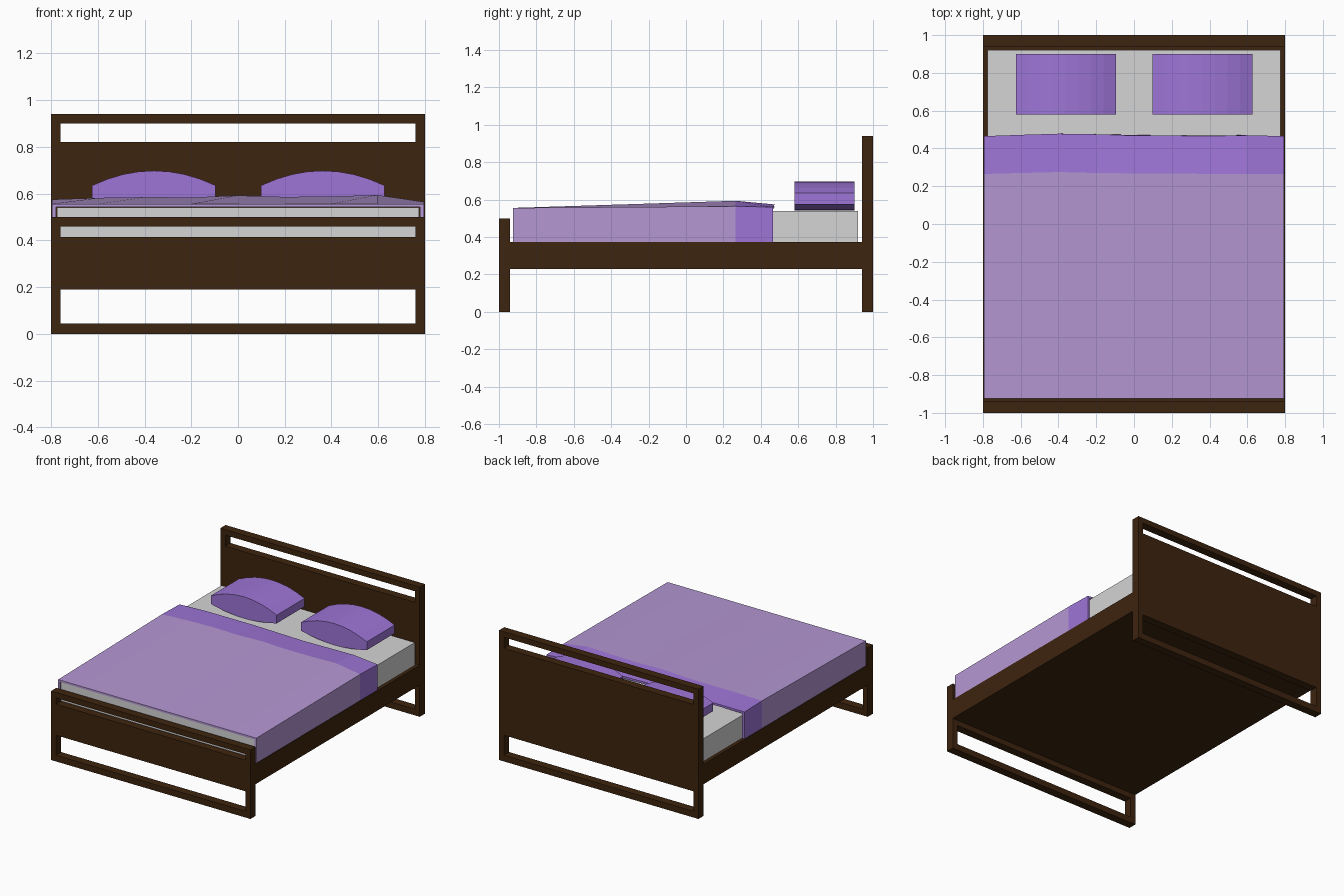
import bpy, bmesh

if "Cube" in bpy.data.objects:
    bpy.data.objects.remove(bpy.data.objects["Cube"])


def material(name, rgb):
    m = bpy.data.materials.new(name)
    m.diffuse_color = (*rgb, 1)
    m.use_nodes = True
    m.node_tree.nodes["Principled BSDF"].inputs["Base Color"].default_value = m.diffuse_color
    return m


WOOD = material("dark wood", (0.048, 0.018, 0.0045))
SHEET = material("mattress grey", (0.66, 0.66, 0.66))
LILAC = material("blanket lilac", (0.46, 0.31, 0.65))
PURPLE = material("pillow purple", (0.342, 0.178, 0.68))


def finish(name, bm, *mats):
    bmesh.ops.recalc_face_normals(bm, faces=bm.faces)
    me = bpy.data.meshes.new(name)
    bm.to_mesh(me)
    bm.free()
    for m in mats:
        me.materials.append(m)
    ob = bpy.data.objects.new(name, me)
    bpy.context.collection.objects.link(ob)
    return ob


def box(name, lo, hi, mat):
    bm = bmesh.new()
    bmesh.ops.create_cube(bm, size=1)
    for v in bm.verts:
        v.co = [lo[i] if v.co[i] < 0 else hi[i] for i in range(3)]
    return finish(name, bm, mat)


def loft(name, sections, *mats):
    """Solid through a list of closed sections with equal point counts."""
    bm = bmesh.new()
    rings = [[bm.verts.new(p) for p in s] for s in sections]
    n = len(rings[0])
    for k, (a, b) in enumerate(zip(rings, rings[1:])):
        for i in range(n):
            j = (i + 1) % n
            f = bm.faces.new((a[i], a[j], b[j], b[i]))
            f.material_index = min(k, len(mats) - 1)
    bm.faces.new(rings[0])
    bm.faces.new(rings[-1]).material_index = len(mats) - 1
    return finish(name, bm, *mats)


def board(name, y0, y1, zs, open_rows):
    """Upright board with openings between its posts in the given rows."""
    xs = [-0.8, -0.76, 0.76, 0.8]
    bm = bmesh.new()
    g = [[bm.verts.new((x, y0, z)) for x in xs] for z in zs]
    for r in range(len(zs) - 1):
        for c in range(3):
            if not (c == 1 and r in open_rows):
                bm.faces.new((g[r][c], g[r][c + 1], g[r + 1][c + 1], g[r + 1][c]))
    ext = bmesh.ops.extrude_face_region(bm, geom=bm.faces[:], use_keep_orig=True)
    for e in ext["geom"]:
        if isinstance(e, bmesh.types.BMVert):
            e.co.y = y1
    return finish(name, bm, WOOD)


# Bed frame
board("headboard", 0.94, 1.0, [0, 0.045, 0.19, 0.82, 0.90, 0.94], (1, 3))
board("footboard", -1.0, -0.94, [0, 0.045, 0.19, 0.415, 0.46, 0.50], (1, 3))
box("bed_base", (-0.8, -0.94, 0.23), (0.8, 0.94, 0.375), WOOD)

# Mattress
box("mattress", (-0.775, -0.92, 0.375), (0.775, 0.92, 0.54), SHEET)

# Blanket: thin shell over the mattress, rumpled at the folded end
N = 9
foot_z = [0.556] * N
ridge_z = [0.575, 0.582, 0.585, 0.584, 0.592, 0.586, 0.588, 0.594, 0.565]
edge_z = [0.570, 0.575, 0.572, 0.574, 0.574, 0.570, 0.575, 0.575, 0.560]
foot_y = [-0.925] * N
ridge_y = [0.265, 0.27, 0.275, 0.27, 0.268, 0.268, 0.265, 0.265, 0.265]
edge_y = [0.465, 0.472, 0.478, 0.475, 0.468, 0.468, 0.465, 0.470, 0.465]


def blanket_section(ys, zs):
    def run(half, drop):
        top = [(half * (2 * i / (N - 1) - 1), ys[i], max(zs[i] - drop, 0.542))
               for i in range(N)]
        return [(-half, ys[0], 0.375)] + top + [(half, ys[-1], 0.375)]
    return run(0.795, 0) + run(0.779, 0.015)[::-1]


loft("blanket",
     [blanket_section(foot_y, foot_z), blanket_section(ridge_y, ridge_z),
      blanket_section(edge_y, edge_z)], LILAC, PURPLE)

# Pillows: faceted lens profile pushed along y
us = [-1 + i / 4 for i in range(9)]
for name, cx in (("left_pillow", -0.36), ("right_pillow", 0.363)):
    profile = [(cx + 0.264 * u, 0.635 + 0.063 * (1 - u * u)) for u in us]
    profile += [(cx + 0.264 * u, 0.575 - 0.033 * (1 - u * u)) for u in us[::-1]]
    loft(name, [[(x, y, z) for x, z in profile] for y in (0.58, 0.90)], PURPLE)
